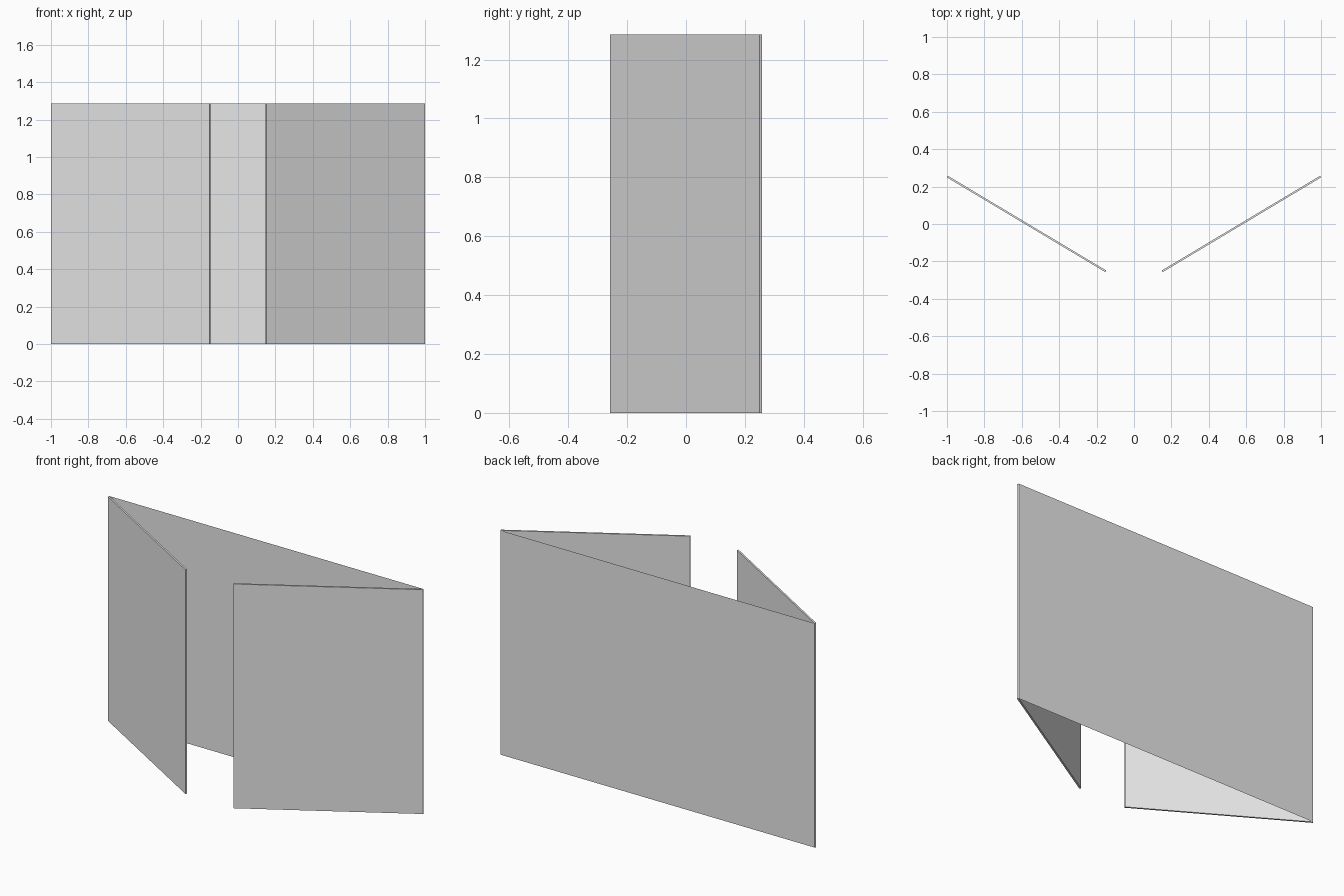
import bpy
import bmesh

cube = bpy.data.objects.get("Cube")
if cube:
    bpy.data.objects.remove(cube, do_unlink=True)

HEIGHT = 1.285

grey = bpy.data.materials.new("light grey")
grey.use_nodes = True
grey.diffuse_color = (0.8, 0.8, 0.8, 1)
grey.node_tree.nodes["Principled BSDF"].inputs["Base Color"].default_value = (0.8, 0.8, 0.8, 1)


def finish(name, bm):
    mesh = bpy.data.meshes.new(name)
    bm.to_mesh(mesh)
    bm.free()
    mesh.materials.append(grey)
    obj = bpy.data.objects.new(name, mesh)
    bpy.context.collection.objects.link(obj)
    return obj


def flap(name, side):
    """Thin upright board, its plan outline extruded to full height."""
    outline = [(1.0, 0.249), (0.153, -0.2575), (0.148, -0.249), (0.995, 0.2575)]
    bm = bmesh.new()
    base = bm.faces.new([bm.verts.new((side * x, y, 0)) for x, y in outline])
    top = bmesh.ops.extrude_face_region(bm, geom=[base])["geom"]
    bmesh.ops.translate(bm, vec=(0, 0, HEIGHT),
                        verts=[v for v in top if isinstance(v, bmesh.types.BMVert)])
    bmesh.ops.recalc_face_normals(bm, faces=bm.faces)
    return finish(name, bm)


# Two angled flaps, open at the front
flap("left_flap", 1)
flap("right_flap", -1)

# Single-sheet back panel joining the outer ends of the flaps
bm = bmesh.new()
corners = [(0.995, 0), (-0.995, 0), (-0.995, HEIGHT), (0.995, HEIGHT)]
bm.faces.new([bm.verts.new((x, 0.2575, z)) for x, z in corners])
finish("back_panel", bm)
